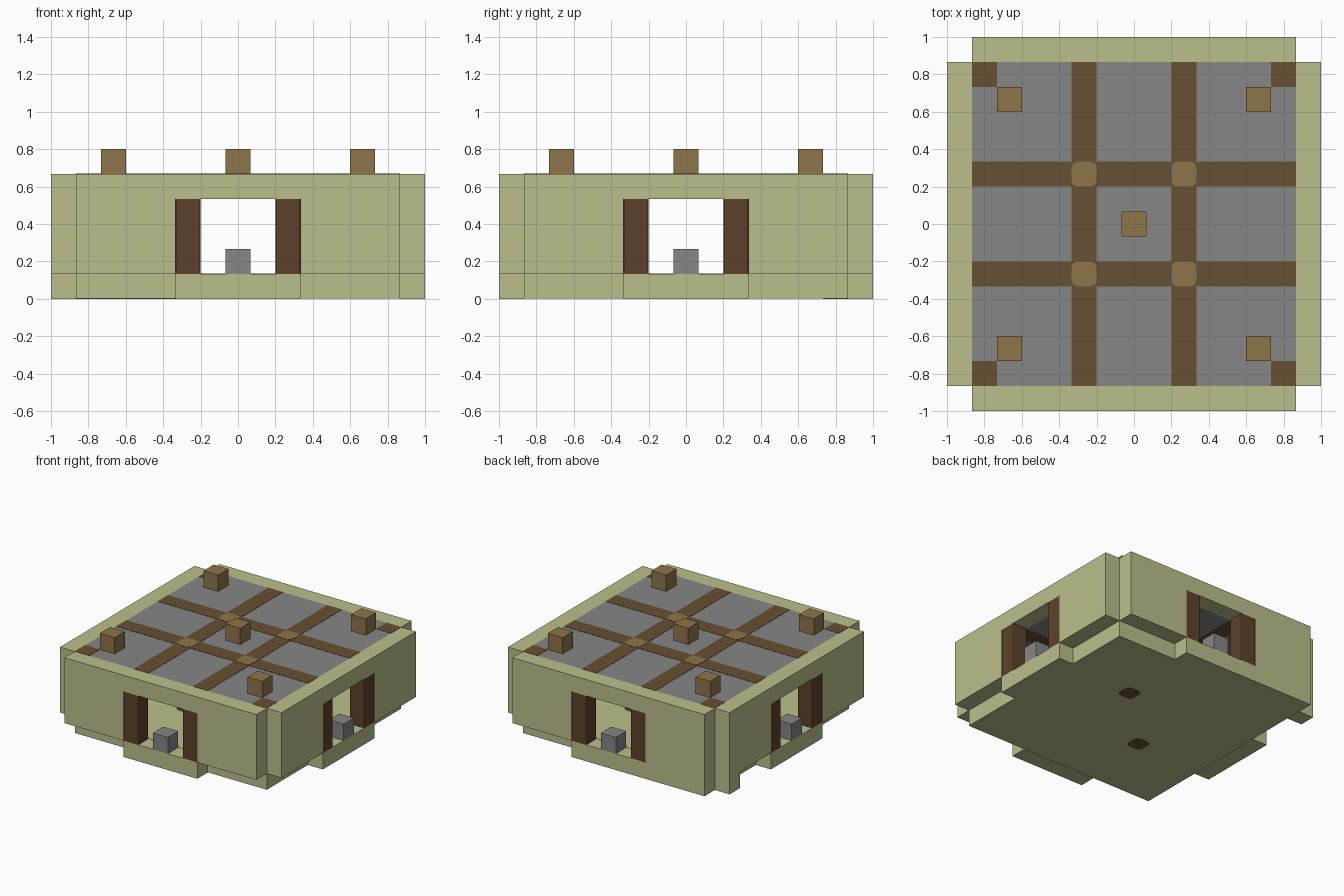
import bpy
import bmesh
from mathutils import Matrix, Vector

cube = bpy.data.objects.get("Cube")
if cube:
    bpy.data.objects.remove(cube)

U = 2 / 15      # one block
LIP = 0.002     # keeps flush timber just proud of the stone


def material(name, rgb):
    m = bpy.data.materials.new(name)
    m.use_nodes = True
    m.diffuse_color = (*rgb, 1)
    m.node_tree.nodes["Principled BSDF"].inputs["Base Color"].default_value = (*rgb, 1)
    return m


olive = material("olive plaster", (0.50, 0.52, 0.26))
stone = material("grey stone", (0.24, 0.24, 0.24))
bark = material("dark timber", (0.135, 0.08, 0.032))
red_bark = material("reddish timber", (0.11, 0.055, 0.024))
cut_wood = material("light timber", (0.275, 0.178, 0.068))


def add_box(bm, lo, hi):
    """Box between two corners given in blocks."""
    lo, hi = Vector(lo) * U, Vector(hi) * U
    mat = Matrix.Translation((lo + hi) / 2) @ Matrix.Diagonal((*(hi - lo), 1))
    bmesh.ops.create_cube(bm, size=1, matrix=mat)


def build(name, boxes, mats, turn=0, chamfer=0, raise_by=0):
    """One object from boxes, turned by quarter turns about the centre."""
    bm = bmesh.new()
    for lo, hi in boxes:
        add_box(bm, lo, hi)
    if chamfer:
        upright = [e for e in bm.edges
                   if abs(e.verts[0].co.z - e.verts[1].co.z) > U / 2]
        bmesh.ops.bevel(bm, geom=upright, offset=chamfer, segments=2,
                        profile=0.5, affect='EDGES')
    if len(mats) > 1:
        bm.normal_update()
        for f in bm.faces:
            f.material_index = int(f.normal.z > 0.5)
    for _ in range(turn):
        bmesh.ops.transform(bm, matrix=Matrix(((0, -1, 0, 0), (1, 0, 0, 0),
                                               (0, 0, 1, 0), (0, 0, 0, 1))), verts=bm.verts)
    bmesh.ops.translate(bm, vec=(0, 0, raise_by), verts=bm.verts)
    mesh = bpy.data.meshes.new(name)
    bm.to_mesh(mesh)
    bm.free()
    ob = bpy.data.objects.new(name, mesh)
    bpy.context.collection.objects.link(ob)
    for m in mats:
        mesh.materials.append(m)
    return ob


# Floor slab and the two filled footings at the back corner
build("floor", [((-6.5, -6.5, 0), (6.5, 6.5, 1))], [olive], raise_by=LIP)
build("back_footing", [((-6.5, 6.5, 0), (-2.5, 7.5, 1))], [olive])
build("side_footing", [((-7.5, 5.5, 0), (-6.5, 6.5, 1))], [olive])

# Each side: wall with doorway, threshold, door posts, sill block
for i, side in enumerate(("front", "left", "back", "right")):
    build(side + "_wall", [((-6.5, -7.5, 1), (-2.5, -6.5, 5)),
                           ((2.5, -7.5, 1), (6.5, -6.5, 5)),
                           ((-2.5, -7.5, 4), (2.5, -6.5, 5))], [olive], i)
    build(side + "_threshold", [((-2.5, -7.5, 0), (2.5, -6.5, 1))], [olive], i)
    build(side + "_door_posts", [((-2.5, -7.5, 1), (-1.5, -6.5, 4)),
                                 ((1.5, -7.5, 1), (2.5, -6.5, 4))],
          [red_bark], i, chamfer=0.01)
    build(side + "_sill_block", [((-0.5, -7.5, 1), (0.5, -6.5, 2))], [stone], i)

# Roof slab with crossing beams
build("roof", [((-6.5, -6.5, 4), (6.5, 6.5, 5))], [stone])
for turn, way in enumerate(("cross", "long")):
    build(way + "_beams", [((-6.5, s - 0.5, 3.98), (6.5, s + 0.5, 5)) for s in (-2, 2)],
          [bark], turn, raise_by=LIP)

# Posts: inner ones under the crossings, corner ones against the walls, roof blocks
for i in range(4):
    bottom = 0 if i % 2 == 0 else 1
    build(f"inner_post_{i + 1}", [((-2.5, -2.5, bottom), (-1.5, -1.5, 5.03))],
          [bark, cut_wood], i, chamfer=0.03)
    build(f"corner_post_{i + 1}", [((-6.5, -6.5, 1), (-5.5, -5.5, 5))],
          [bark], i, raise_by=LIP)
    build(f"roof_block_{i + 1}", [((-5.5, -5.5, 5), (-4.5, -4.5, 6))], [cut_wood], i)
build("centre_roof_block", [((-0.5, -0.5, 5), (0.5, 0.5, 6))], [cut_wood])
